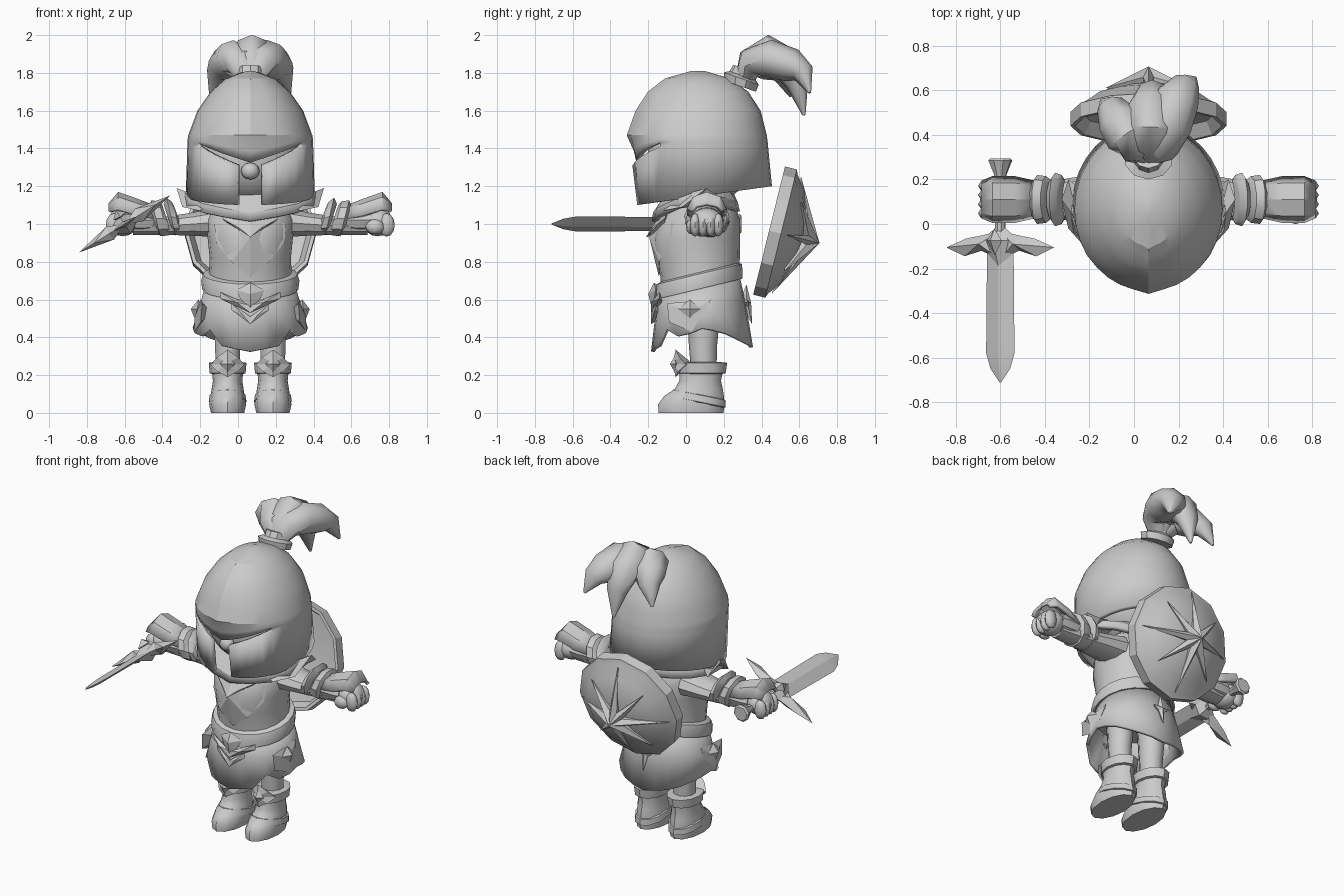
import bpy, bmesh, math
from math import sin, cos, pi, radians
from mathutils import Vector as V

if "Cube" in bpy.data.objects:
    bpy.data.objects.remove(bpy.data.objects["Cube"])

CX = 0.065  # mirror plane of the figure
mat = bpy.data.materials.new("plain_grey")
mat.diffuse_color = (0.6, 0.6, 0.6, 1)
mat.use_nodes = True
mat.node_tree.nodes["Principled BSDF"].inputs["Base Color"].default_value = mat.diffuse_color


def make(name, verts, faces, angle=35, thick=0):
    """Mesh object with clean normals, smooth shading and optional shell thickness."""
    me = bpy.data.meshes.new(name)
    me.from_pydata([(v[0] + CX, v[1], v[2]) for v in verts], [], faces)
    bm = bmesh.new()
    bm.from_mesh(me)
    bmesh.ops.remove_doubles(bm, verts=bm.verts, dist=0.0005)
    bmesh.ops.recalc_face_normals(bm, faces=bm.faces)
    bm.to_mesh(me)
    bm.free()
    me.shade_smooth()
    me.set_sharp_from_angle(angle=radians(angle))
    me.materials.append(mat)
    ob = bpy.data.objects.new(name, me)
    bpy.context.collection.objects.link(ob)
    if thick:
        m = ob.modifiers.new("shell", 'SOLIDIFY')
        m.thickness, m.offset = thick, -1
    return ob


def loft(name, rings, caps=(True, True), closed=True, skip=None, angle=35, thick=0):
    n = len(rings[0])
    faces = [(i*n + j, i*n + (j+1) % n, (i+1)*n + (j+1) % n, (i+1)*n + j)
             for i in range(len(rings)-1) for j in range(n if closed else n-1)
             if not (skip and skip(i, j))]
    if caps[0]:
        faces.append(tuple(range(n)))
    if caps[1]:
        faces.append(tuple(range((len(rings)-1)*n, len(rings)*n)))
    return make(name, [p for r in rings for p in r], faces, angle, thick)


def oval(z, rx, yf, yb, n=16, x=0, slope=0):
    """Horizontal ring between front yf and back yb; angle starts at the front."""
    c, b = (yf+yb)/2, (yb-yf)/2
    return [(x + rx*sin(2*pi*j/n), c - b*cos(2*pi*j/n), z - slope*b*cos(2*pi*j/n)) for j in range(n)]


def xring(x, y, z, ry, rz, n=10, lean=0):
    return [(x + lean*sin(2*pi*j/n), y + ry*cos(2*pi*j/n), z + rz*sin(2*pi*j/n)) for j in range(n)]


def ball(name, c, r, u=12, v=8):
    rings = [[(c[0] + r[0]*sin(pi*i/v)*sin(2*pi*j/u), c[1] - r[1]*sin(pi*i/v)*cos(2*pi*j/u),
               c[2] - r[2]*cos(pi*i/v)) for j in range(u)] for i in range(v+1)]
    return loft(name, rings, (False, False), angle=60)


def gem(name, outline, top, bottom):
    """Faceted plate: outline fanned to a raised and a hidden point."""
    n = len(outline)
    f = [(j, (j+1) % n, n+k) for j in range(n) for k in (0, 1)]
    return make(name, list(outline) + [top, bottom], f, 15)


def tube(name, path, radii, n=8):
    path, rings = [V(p) for p in path], []
    for i, p in enumerate(path):
        t = (path[min(i+1, len(path)-1)] - path[max(i-1, 0)]).normalized()
        s = (V((1, 0, 0)) - t*t.x).normalized()
        b, (ra, rb) = t.cross(s), radii[i]
        rings.append([p + s*ra*cos(2*pi*j/n) + b*rb*sin(2*pi*j/n) for j in range(n)])
    return loft(name, rings, angle=50)


def lerp(tab, z):
    for a, b in zip(tab, tab[1:]):
        if z <= b[0]:
            k = max(0, (z-a[0])/(b[0]-a[0]))
            return [p + (q-p)*k for p, q in zip(a[1:], b[1:])]
    return tab[-1][1:]


# --- helmet: dome with a slanted eye slit and a vertical face gap
HELM = [(1.1, .345, -.265, .46), (1.2, .338, -.28, .455), (1.3, .336, -.29, .445), (1.46, .332, -.305, .43),
        (1.6, .28, -.255, .395), (1.7, .21, -.19, .33), (1.77, .13, -.1, .235), (1.81, .02, .04, .1)]
N, rows = 32, []
for k, up in enumerate([0, 0, 0, 0, 1.47, 1.54, 1.6, 1.66, 1.7, 1.74, 1.77, 1.79, 1.81]):
    row = []
    for j in range(N):
        t = 2*pi*j/N
        f = min(min(t, 2*pi-t)/0.98, 1)
        z = (1.10 + .05*(1-cos(t)), 1.285 + .125*f, 1.325 + .105*f, 1.385 + .06*f)[k] if k < 4 else up
        w, yf, yb = lerp(HELM, z)
        y = (yf+yb)/2 - (yb-yf)/2*cos(t) + (1-f)*{2: .03, 3: .022}.get(k, 0) - (.012 if j == 0 and k > 3 else 0)
        row.append((w*sin(t), y, z))
    rows.append(row)
loft("helmet", rows, (False, True), angle=22, thick=.03,
     skip=lambda i, j: (i == 1 and (j < 5 or j > 26)) or (i == 0 and j in (0, 31)))
ball("head", (0, .07, 1.34), (.27, .28, .25), 16, 10)
ball("nose", (0, -.205, 1.28), (.05, .04, .045), 8, 6)

# --- plume and its socket
loft("plume_socket", [oval(1.73, .10, .20, .37, 10, slope=-.35), oval(1.77, .11, .2, .385, 10, slope=-.35),
                      oval(1.785, .07, .23, .37, 10, slope=-.35), oval(1.82, .07, .25, .38, 10, slope=-.35)])
for name, side, dy, dz in (("plume_middle", 0.1, 0, 0), ("plume_left", -1, -.07, .10), ("plume_right", 1, .03, .12)):
    tube(name, [(0, .31, 1.77), (.05*side, .345, 1.86), (.09*side, .43 + dy/2, 1.905 - .03*abs(side)),
                (.125*side, .53 + dy, 1.85 - .01*abs(side)), (.165*side, .59 + dy, 1.74 + dz/2),
                (.21*side, .625 + dy, 1.575 + dz)],
         [(.06, .05), (.09, .075), (.105, .10), (.105, .09), (.07, .06), (.008, .008)])

# --- torso, chest plates and collar
TORSO = [(.58, .225, -.13, .27), (.72, .22, -.135, .28), (.82, .215, -.165, .285), (.92, .225, -.175, .287),
         (1.02, .235, -.145, .287), (1.1, .2, -.08, .26), (1.16, .12, 0, .2), (1.24, .1, .0, .18)]
loft("torso", [oval(r[0], *r[1:], 20) for r in TORSO], angle=50)


def chest(x, z, off):
    w, yf, yb = lerp(TORSO, z)
    return (x, (yf+yb)/2 - (yb-yf)/2*math.sqrt(max(0, 1-(x/w)**2)) - off, z)


def chest_plate(name, half, off):
    pts = half + [(-x, z) for x, z in reversed(half) if x > 0]
    gem(name, [chest(x, z, off) for x, z in pts], chest(0, .93, off+.015), chest(0, .9, -.05))


chest_plate("breastplate", [(0, 1.03), (.1, 1.04), (.19, 1.0), (.18, .9), (.1, .8), (0, .72)], .008)
chest_plate("throat_plate", [(0, 1.09), (.12, 1.07), (.15, 1.03), (.06, .98), (0, .935)], .025)
RIM = [(0, 1.03), (.7, 1.07), (1.2, 1.11), (1.57, 1.14), (2, 1.12), (3.2, 1.08)]


def rim(rx, yf, yb, dz):
    pts = oval(0, rx, yf, yb)
    return [(p[0], p[1], lerp(RIM, min(2*pi*j/16, 2*pi-2*pi*j/16))[0] + dz) for j, p in enumerate(pts)]


loft("collar", [oval(1.2, .14, -.04, .22), oval(1.17, .24, -.10, .25), rim(.35, -.175, .275, .03), rim(.365, -.18, .285, -.015)],
     (False, False), angle=20, thick=.03)

# --- belt, buckle and skirt
loft("belt", [oval(.66, .235, -.14, .29, 20, slope=.24), oval(.655, .255, -.165, .3, 20, slope=.24),
              oval(.70, .26, -.165, .3, 20, slope=.24), oval(.735, .25, -.155, .295, 20, slope=.24),
              oval(.745, .225, -.13, .28, 20, slope=.24)], angle=25)
HEM = [(0, .325), (.35, .345), (.6, .36), (.8, .45), (1.1, .40), (1.57, .45), (2, .43), (2.5, .38), (3.2, .345)]
hem = oval(0, .305, -.185, .355, 24)
hem = [(p[0], p[1], lerp(HEM, min(2*pi*j/24, 2*pi-2*pi*j/24))[0]) for j, p in enumerate(hem)]
loft("skirt", [oval(.69, .235, -.14, .285, 24, slope=.15), oval(.56, .27, -.16, .315, 24, slope=.1), hem],
     (False, False), angle=30, thick=.02)
gem("buckle", [(0, -.17, .69), (.075, -.16, .65), (.05, -.17, .6), (0, -.18, .55), (-.05, -.17, .6), (-.075, -.16, .65)],
    (0, -.2, .63), (0, -.1, .63))
for i, z in enumerate((.57, .51)):  # chevron straps under the buckle
    w = .16 - .06*i
    for s in (-1, 1):
        gem("chevron", [(0, -.18, z), (s*w, -.14 - .025*i, z+.07), (s*w, -.14 - .025*i, z+.035), (0, -.185, z-.04)],
            (s*w*.45, -.185, z+.015), (s*w*.45, -.12, z))
gem("back_ornament", [(0, .32, .68), (.02, .32, .6), (.06, .33, .59), (.02, .33, .56), (0, .35, .47),
                      (-.02, .33, .56), (-.06, .33, .59), (-.02, .32, .6)], (0, .345, .58), (0, .28, .58))

# --- shield on the back: frame of centre, up and outward normal
SC, SU, SN = V((0, .44, .965)), V((0, .24, .97)), V((0, .97, -.24))


def sh(r, a, h):
    return SC + V((r*cos(a), 0, 0)) + SU*r*sin(a) + SN*h


DOME = [(.02, .10), (.30, .06), (.33, 0), (.35, 0), (.35, .065), (.325, .075), (.25, .13), (.13, .17), (.02, .185)]
loft("shield", [[sh(r, 2*pi*j/12, h) for j in range(12)] for r, h in DOME], angle=25)
gem("shield_star", [sh((.32, .065, .27, .065)[k % 4], 2*pi*k/16, (.095, .21, .13, .21)[k % 4]) for k in range(16)],
    sh(0, 0, .275), sh(0, 0, .1))

# --- limbs, mirrored left and right
for s, tag in ((1, "left_"), (-1, "right_")):
    def xl(name, secs, **kw):
        loft(tag + name, [xring(s*x, .11, z, ry, rz, lean=s*kw.get("lean", 0)) for x, z, ry, rz in secs])
    xl("arm", [(.17, 1.01, .12, .085), (.3, 1.0, .105, .065), (.45, .99, .08, .05), (.62, .99, .065, .05)])
    xl("arm_band", [(.38, 1.03, .08, .07), (.39, 1.03, .11, .09), (.42, 1.04, .12, .105), (.435, 1.03, .09, .08)], lean=.025)
    xl("second_band", [(.44, 1.02, .09, .08), (.46, 1.03, .105, .095), (.50, 1.03, .11, .10), (.515, 1.02, .08, .07)], lean=.025)
    xl("forearm_guard", [(.51, 1.02, .085, .065), (.58, 1.02, .09, .07), (.64, 1.02, .085, .065)])
    # vambrace plate arched over the hand
    arcs = [[(s*x, .11 + ry*cos(radians(a)), z + rz*sin(radians(a))) for a in (0, 45, 90, 135, 180)]
            for x, z, ry, rz in ((.51, 1.03, .085, .07), (.60, 1.05, .105, .085), (.70, 1.08, .105, .09), (.75, 1.07, .085, .04))]
    loft(tag + "vambrace", arcs, (False, False), closed=False, angle=20, thick=.02)
    ball(tag + "fist", (s*.675, .11, 1.01), (.085, .09, .075), 10, 8)
    for k in range(4):
        ball(tag + "finger", (s*.722, .048 + .041*k, .995), (.043, .028, .062), 8, 6)
    ball(tag + "thumb", (s*.66, .03, .985), (.05, .03, .04), 8, 6)
    # collar flap
    gem(tag + "collar_flap", [(s*.20, -.10, 1.10), (s*.27, -.12, 1.07), (s*.36, -.02, 1.09), (s*.39, .11, 1.19),
                              (s*.36, .2, 1.12), (s*.24, .12, 1.19)], (s*.31, .0, 1.16), (s*.3, .02, 1.09))
    # hip plate and stud
    gem(tag + "hip_plate", [(s*.255, -.10, .58), (s*.262, .13, .60), (s*.285, .10, .50), (s*.297, .03, .43), (s*.262, -.09, .48)],
        (s*.295, .02, .53), (s*.2, .04, .53))
    gem(tag + "hip_stud", [(s*.275, .02, .60), (s*.28, .08, .55), (s*.295, .02, .50), (s*.28, -.04, .55)],
        (s*.315, .02, .55), (s*.24, .02, .55))
    # leg, boot, cuff and knee guard
    L = s*.12
    loft(tag + "leg", [oval(.18, .065, .03, .16, 10, L), oval(.36, .07, .015, .165, 10, L), oval(.62, .085, 0, .19, 10, L)], angle=50)
    loft(tag + "boot", [oval(z, w, a, b, 12, L) for z, w, a, b in
                        ((0, .088, -.145, .198), (.045, .098, -.148, .205), (.09, .09, -.115, .2), (.125, .085, -.06, .195),
                         (.17, .078, -.035, .185), (.24, .085, -.035, .2))], angle=40)
    loft(tag + "ankle_strap", [oval(z, w, a, b, 12, L, -.2) for z, w, a, b in
                               ((.055, .088, -.08, .2), (.06, .1, -.085, .21), (.095, .095, -.07, .208), (.1, .08, -.05, .19))])
    loft(tag + "boot_cuff", [oval(z, w, a, b, 12, L) for z, w, a, b in
                             ((.205, .08, -.02, .185), (.21, .095, -.04, .21), (.265, .10, -.045, .218), (.27, .07, 0, .17))])
    gem(tag + "knee_guard", [(L, -.055, .335), (L+.055, -.035, .295), (L+.09, .0, .255), (L+.055, -.04, .22), (L, -.055, .19),
                             (L-.055, -.04, .22), (L-.09, .0, .255), (L-.055, -.035, .295)], (L, -.07, .262), (L, .03, .265))
    gem(tag + "knee_stud", [(L, -.06, .30), (L+.04, -.055, .26), (L, -.06, .215), (L-.04, -.055, .26)],
        (L, -.085, .26), (L, -.03, .26))

# --- sword held forward, rolled about its length
A = radians(32)


def sw(u, y, h=0):
    return (-.665 + u*cos(A) - h*sin(A), y, 1.0 + u*sin(A) + h*cos(A))


loft("blade", [[sw(w, y), sw(0, y, k), sw(-w, y), sw(0, y, -k)] for y, w, k in
               ((-.08, .07, .018), (-.58, .075, .016), (-.65, .052, .012), (-.712, .003, .003))], angle=10)
for s, tag in ((1, "upper_guard"), (-1, "lower_guard")):
    gem(tag, [sw(0, -.03), sw(s*.09, -.05), sw(s*.18, -.065), sw(s*.285, -.105), sw(s*.19, -.145), sw(s*.1, -.12), sw(0, -.16)],
        sw(s*.09, -.09, .04), sw(s*.09, -.09, -.04))
gem("guard_gem", [sw(0, .0), sw(.105, -.075), sw(.05, -.16), sw(0, -.235), sw(-.05, -.16), sw(-.105, -.075)],
    sw(0, -.075, .06), sw(0, -.075, -.06))
gem("guard_stud", [sw(0, -.02, .05), sw(.04, -.075, .05), sw(0, -.14, .045), sw(-.04, -.075, .05)],
    sw(0, -.075, .085), sw(0, -.075, .02))
loft("grip", [[sw(r*cos(pi*j/4), y, r*sin(pi*j/4)) for j in range(8)] for y, r in
              ((-.06, .024), (.2, .024), (.225, .03), (.285, .055), (.295, .045))], angle=30)
